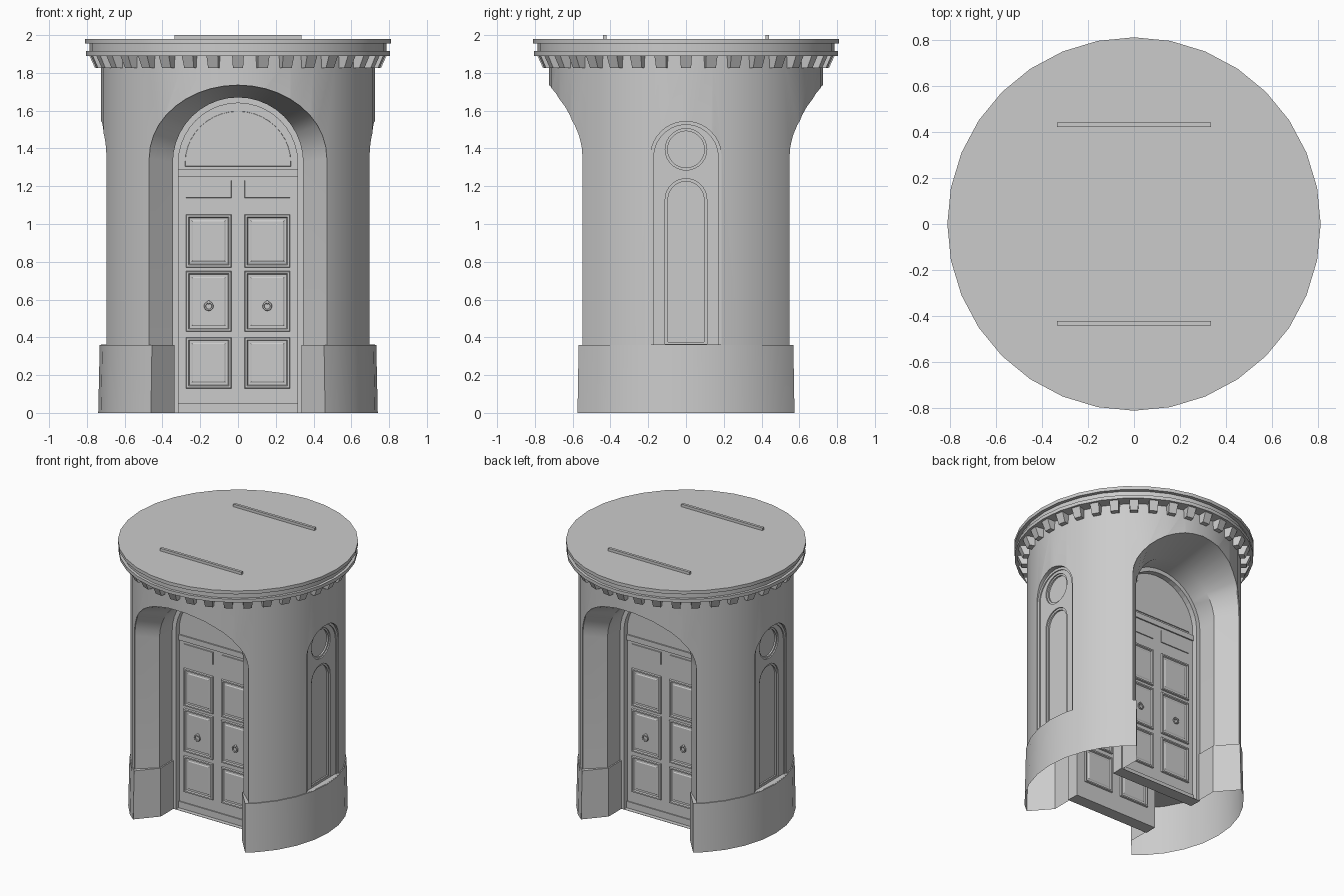
import bpy, bmesh, math
from mathutils import Matrix, Vector

if "Cube" in bpy.data.objects:
    bpy.data.objects.remove(bpy.data.objects["Cube"], do_unlink=True)

stone = bpy.data.materials.new("grey_stone")
stone.use_nodes = True
GREY = (0.6, 0.6, 0.6, 1)
stone.diffuse_color = GREY
stone.node_tree.nodes["Principled BSDF"].inputs["Base Color"].default_value = GREY

SIDES = 32
DRUM_R = 0.725
SPLAY_Y = 0.43          # where the splayed reveal meets the straight jamb
DOOR_IN, DOOR_OUT = 0.19, 0.24
SPRING = 1.325


def finish(bm, name, fix=True):
    if fix:
        bmesh.ops.recalc_face_normals(bm, faces=bm.faces)
    mesh = bpy.data.meshes.new(name)
    bm.to_mesh(mesh)
    bm.free()
    mesh.materials.append(stone)
    ob = bpy.data.objects.new(name, mesh)
    bpy.context.collection.objects.link(ob)
    return ob


def arch(hw, spring, rise, floor, n=20):
    """Arched outline as (across, up) points, from one foot over to the other."""
    top = [(hw * math.cos(math.pi * i / n), spring + rise * math.sin(math.pi * i / n))
           for i in range(n + 1)]
    return [(hw, floor)] + top + [(-hw, floor)]


def rect(a, b, c, d):
    return [(a, c), (b, c), (b, d), (a, d)]


def circle(r, z, n=28):
    return [(r * math.cos(math.tau * i / n), z + r * math.sin(math.tau * i / n)) for i in range(n)]


def loft(bm, sections, caps=True):
    rings = [[bm.verts.new(p) for p in s] for s in sections]
    for r, q in zip(rings, rings[1:]):
        for i in range(len(r)):
            j = (i + 1) % len(r)
            bm.faces.new((r[i], r[j], q[j], q[i]))
    if caps:
        bm.faces.new(rings[0])
        bm.faces.new(rings[-1])


def along_y(points, y):
    return [(x, y, z) for x, z in points]


def along_x(points, x):
    return [(x, y, z) for y, z in points]


def box(bm, x0, x1, y0, y1, z0, z1):
    loft(bm, [along_y(rect(x0, x1, z0, z1), y) for y in (y0, y1)])


def drum(bm, r1, r2, z0, z1):
    bmesh.ops.create_cone(bm, cap_ends=True, segments=SIDES, radius1=r1, radius2=r2,
                          depth=z1 - z0, matrix=Matrix.Translation((0, 0, (z0 + z1) / 2)))


def cut(target, cutters):
    for c in cutters:
        mod = target.modifiers.new("cut", 'BOOLEAN')
        mod.operation, mod.solver, mod.object = 'DIFFERENCE', 'EXACT', c
    deps = bpy.context.evaluated_depsgraph_get()
    target.data = bpy.data.meshes.new_from_object(target.evaluated_get(deps))
    target.modifiers.clear()
    for c in cutters:
        bpy.data.objects.remove(c, do_unlink=True)


def portal_cutter(inner, outer, radius):
    """Passage along y: straight past the doors, splayed out to the curved wall."""
    bm = bmesh.new()
    edge = [(x, math.sqrt(radius ** 2 - x * x), z) for x, z in outer]
    half = [along_y(inner, DOOR_IN), along_y(inner, SPLAY_Y), edge, along_y(outer, 1)]
    back = [[(x, -y, z) for x, y, z in s] for s in reversed(half)]
    loft(bm, back + half)
    return finish(bm, "portal_cutter")


def niche_cutter(points, depth_x, side):
    bm = bmesh.new()
    loft(bm, [along_x(points, side * depth_x), along_x(points, side)])
    return finish(bm, "niche_cutter")


# Drum wall with two splayed portals and two side niches
bm = bmesh.new()
drum(bm, DRUM_R, DRUM_R, 0.36, 1.9)
wall = finish(bm, "drum_wall")
cutters = [portal_cutter(arch(0.345, SPRING, 0.345, 0.2), arch(0.47, 1.35, 0.385, 0.2), 0.715)]
niche_layers = [
    (arch(0.188, 1.355, 0.188, 0.361), 0.69),
    (arch(0.17, 1.355, 0.17, 0.361), 0.682),
    (circle(0.11, 1.395), 0.673),
    (circle(0.097, 1.395), 0.662),
    (arch(0.11, 1.13, 0.11, 0.365), 0.673),
    (arch(0.095, 1.13, 0.095, 0.375), 0.662),
]
for side in (-1, 1):
    cutters += [niche_cutter(pts, x, side) for pts, x in niche_layers]
cut(wall, cutters)

# Plinth, open underneath and between the doors
bm = bmesh.new()
drum(bm, 0.74, 0.732, 0, 0.36)
plinth = finish(bm, "plinth")
cut(plinth, [portal_cutter(rect(-0.335, 0.335, -0.2, 0.6), rect(-0.46, 0.46, -0.2, 0.6), 0.735)])
bm = bmesh.new()
bm.from_mesh(plinth.data)
hidden = []
for f in bm.faces:
    c = f.calc_center_median()
    if f.normal.z < -0.9 or (abs(f.normal.x) > 0.99 and abs(c.x) < 0.4 and abs(c.y) < DOOR_IN):
        hidden.append(f)
bmesh.ops.delete(bm, geom=hidden, context='FACES')
bm.to_mesh(plinth.data)
bm.free()

# Cornice and flat roof
bm = bmesh.new()
for r, z0, z1 in ((0.805, 1.89, 1.915), (0.785, 1.915, 1.955), (0.81, 1.955, 1.98)):
    drum(bm, r, r, z0, z1)
cornice = finish(bm, "cornice_roof")

# Dentils under the cornice
bm = bmesh.new()
for i in range(36):
    turn = Matrix.Rotation(math.tau * i / 36, 4, 'Z')
    low, high = ([turn @ Vector(p) for p in
                  ((0.7, -w, z), (r, -w, z), (r, w, z), (0.7, w, z))]
                 for r, w, z in ((0.757, 0.027, 1.825), (0.787, 0.031, 1.892)))
    loft(bm, [low, high])
finish(bm, "dentils")

# Inset steps as (thickness, depth): bold for door panels, plain for lights
BOLD = ((0.003, 0.012), (0.01, 0), (0.005, -0.01), (0.012, 0), (0.006, 0.004))
PLAIN = ((0.001, 0.006),)


def moulded_panel(bm, points, y, out, steps):
    """Panel on a door face that points along out."""
    f = bm.faces.new([bm.verts.new(p) for p in along_y(points, y)])
    f.normal_update()
    if f.normal.y * out < 0:
        f.normal_flip()
    for thick, depth in steps:
        bmesh.ops.inset_individual(bm, faces=[f], thickness=thick, depth=depth,
                                   use_even_offset=True)


for side, label in ((-1, "front"), (1, "back")):
    # Thin strip rising through the roof above each portal
    bm = bmesh.new()
    box(bm, -0.335, 0.335, side * 0.42, side * 0.44, 1.9, 2)
    finish(bm, label + "_roof_strip")

    # Door slab with arched head
    bm = bmesh.new()
    slab = arch(0.343, SPRING, 0.343, 0)
    loft(bm, [along_y(slab, side * y) for y in (DOOR_IN, DOOR_OUT)])
    finish(bm, label + "_door_slab")

    # Panels, top lights and fanlight on both faces
    bm = bmesh.new()
    for y, out in ((DOOR_OUT, side), (DOOR_IN, -side)):
        for x0, x1 in ((-0.275, -0.035), (0.035, 0.275)):
            for z0, z1 in ((0.13, 0.4), (0.43, 0.75), (0.77, 1.05)):
                moulded_panel(bm, rect(x0, x1, z0, z1), side * y, out, BOLD)
            moulded_panel(bm, rect(x0, x1, 1.138, 1.23), side * y, out, PLAIN)
        moulded_panel(bm, arch(0.28, SPRING, 0.272, 1.305), side * y, out, PLAIN)
    finish(bm, label + "_door_panels", fix=False)

    # Arched surround, transom and bottom rail
    bm = bmesh.new()
    outer, inner = arch(0.345, SPRING, 0.345, 0), arch(0.315, SPRING, 0.315, 0.002)
    loft(bm, [along_y(p, side * y) for p, y in
              ((outer, DOOR_OUT), (outer, 0.28), (inner, 0.28), (inner, DOOR_OUT))], caps=False)
    box(bm, -0.315, 0.315, side * 0.235, side * 0.25, 1.25, 1.29)
    box(bm, -0.315, 0.315, side * 0.235, side * 0.248, 0, 0.05)
    finish(bm, label + "_door_surround")

    # Ring handles
    for x, hand in ((-0.155, "right"), (0.155, "left")):
        bpy.ops.mesh.primitive_torus_add(location=(x, side * 0.256, 0.565),
                                         rotation=(math.pi / 2, 0, 0),
                                         major_radius=0.02, minor_radius=0.005,
                                         major_segments=20, minor_segments=8)
        ring = bpy.context.object
        ring.name = f"{label}_{hand}_handle"
        ring.data.materials.append(stone)
        bpy.ops.object.shade_smooth()
        bm = bmesh.new()
        bmesh.ops.create_uvsphere(bm, u_segments=10, v_segments=6, radius=0.01,
                                  matrix=Matrix.Translation((x, side * 0.252, 0.585)))
        finish(bm, f"{label}_{hand}_handle_boss")

# Smooth curved surfaces, keeping the edges sharp
bpy.ops.object.select_all(action='DESELECT')
for ob in (wall, plinth, cornice):
    ob.select_set(True)
    bpy.context.view_layer.objects.active = ob
bpy.ops.object.shade_smooth_by_angle(angle=math.radians(30))
